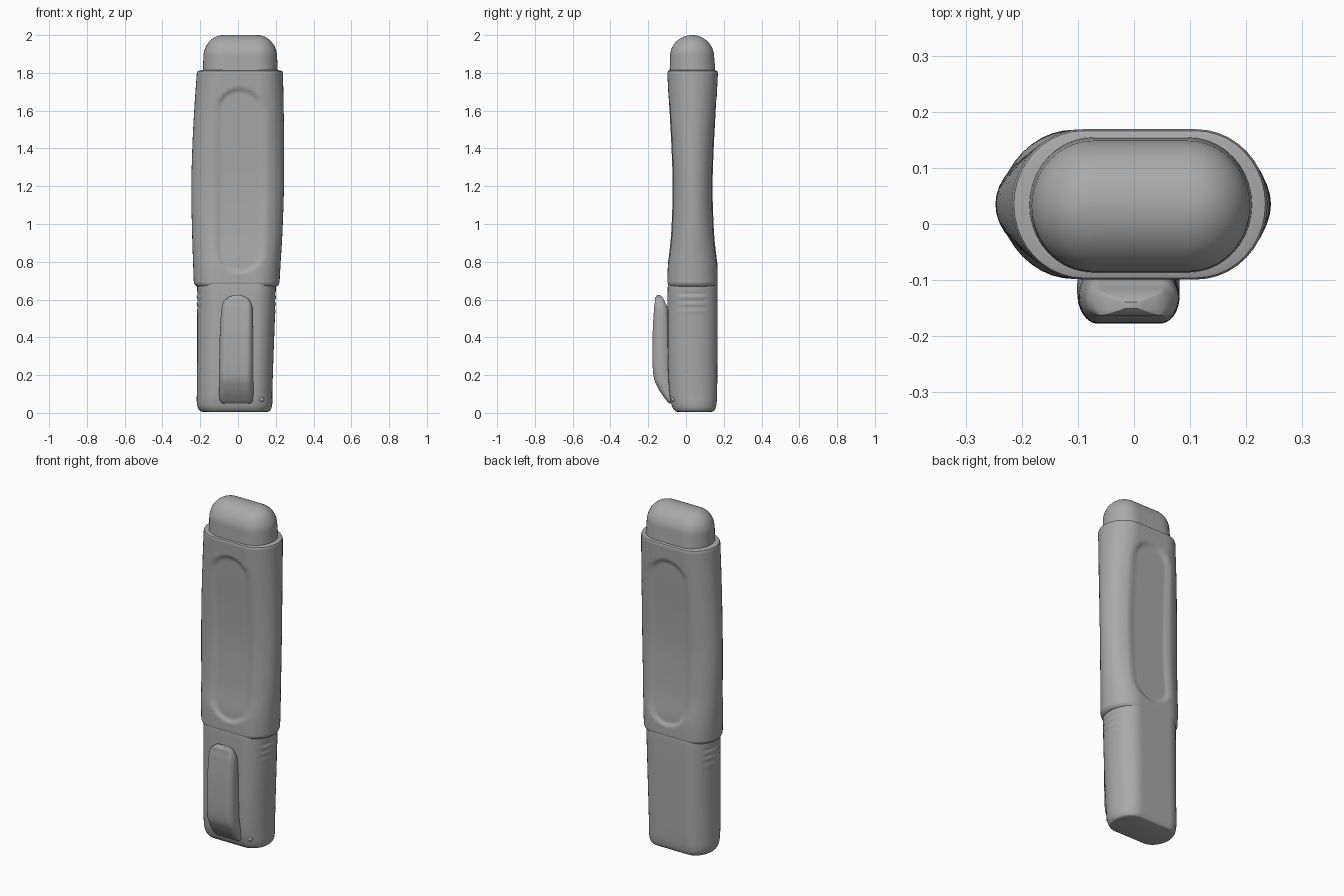
import bpy, bmesh, math
from math import sin, cos, pi

cube = bpy.data.objects.get("Cube")
if cube:
    bpy.data.objects.remove(cube, do_unlink=True)

grey = bpy.data.materials.new("grey plastic")
grey.use_nodes = True
colour = (0.4, 0.4, 0.4, 1)
grey.diffuse_color = colour
grey.node_tree.nodes["Principled BSDF"].inputs["Base Color"].default_value = colour


def section(z, cx, hw, cy, hd, flat, n=20):
    """Oval outline: two half ellipses joined by straight runs."""
    flat = min(flat, hw * 0.9)
    pts = []
    for side in (1, -1):
        for i in range(n):
            a = -pi / 2 + pi * i / n
            pts.append((cx + side * (flat + (hw - flat) * cos(a)), cy + side * hd * sin(a), z))
        for i in range(n):
            pts.append((cx + side * flat * (1 - 2 * i / n), cy + side * hd, z))
    return pts


def smooth_rows(keys, steps):
    """Catmull-Rom interpolation between key sections."""
    rows = []
    for i in range(len(keys) - 1):
        quad = [keys[max(i - 1, 0)], keys[i], keys[i + 1], keys[min(i + 2, len(keys) - 1)]]
        for s in range(steps):
            t = s / steps
            rows.append([b + 0.5 * t * (c - a + t * (2*a - 5*b + 4*c - d + t * (3*(b - c) + d - a)))
                         for a, b, c, d in zip(*quad)])
    return rows + [list(keys[-1])]


def loft(name, rows, flat, shape=None):
    bm = bmesh.new()
    rings = []
    for row in rows:
        pts = section(*row, flat)
        rings.append([bm.verts.new(shape(p, row) if shape else p) for p in pts])
    for low, high in zip(rings, rings[1:]):
        for i in range(len(low)):
            j = (i + 1) % len(low)
            bm.faces.new((low[i], low[j], high[j], high[i]))
    bm.faces.new(rings[0][::-1])
    bm.faces.new(rings[-1])
    bmesh.ops.recalc_face_normals(bm, faces=bm.faces)
    mesh = bpy.data.meshes.new(name)
    bm.to_mesh(mesh)
    bm.free()
    obj = bpy.data.objects.new(name, mesh)
    bpy.context.collection.objects.link(obj)
    finish(obj)


def finish(obj):
    obj.data.materials.append(grey)
    bpy.ops.object.select_all(action='DESELECT')
    obj.select_set(True)
    bpy.context.view_layer.objects.active = obj
    bpy.ops.object.shade_smooth_by_angle(angle=math.radians(40))


def press_panel(p, row):
    """Sink a shallow capsule-shaped label panel into both broad faces."""
    x, y, z = p
    r, mid, half = 0.13, 1.23, 0.365
    dist = math.hypot(x - 0.01, max(abs(z - mid) - half, 0))
    t = min(max((r - dist) / 0.025, 0), 1)
    depth = 0.012 * t * t * (3 - 2 * t)
    return (x, y + depth if y < row[3] else y - depth, z)


def press_grip(p, row):
    """Fine ridges on the narrow sides near the cap's mouth."""
    x, y, z = p
    if 0.53 < z < 0.64 and abs(y - row[3]) < 0.07:
        x += math.copysign(0.003, x - row[1]) * sin((z - 0.53) / 0.11 * 6 * pi)
    return (x, y, z)


# Barrel, waisted in depth and slightly bulged in width
body = smooth_rows([
    (0.69, -0.007, 0.227, 0.035, 0.133),
    (0.80, -0.006, 0.232, 0.035, 0.130),
    (0.95, -0.004, 0.239, 0.035, 0.115),
    (1.18, -0.002, 0.245, 0.035, 0.107),
    (1.40, 0.001, 0.243, 0.035, 0.113),
    (1.60, 0.005, 0.237, 0.035, 0.124),
    (1.80, 0.010, 0.228, 0.035, 0.134)], 18)
body.insert(0, [0.675, -0.007, 0.220, 0.035, 0.128])
body.insert(0, [0.667, -0.007, 0.205, 0.035, 0.120])
body.append([1.81, 0.010, 0.224, 0.035, 0.131])
body.append([1.815, 0.011, 0.200, 0.035, 0.118])
loft("barrel", body, 0.10, press_panel)

# Cap with rounded foot
loft("cap", smooth_rows([
    (0.005, -0.015, 0.165, 0.045, 0.085),
    (0.012, -0.016, 0.186, 0.045, 0.105),
    (0.045, -0.018, 0.199, 0.042, 0.119),
    (0.12, -0.018, 0.200, 0.038, 0.127),
    (0.30, -0.014, 0.202, 0.035, 0.131),
    (0.52, -0.010, 0.206, 0.035, 0.132),
    (0.65, -0.008, 0.208, 0.035, 0.132),
    (0.69, -0.008, 0.208, 0.035, 0.130)], 14), 0.10, press_grip)

# Domed end plug
dome = [[1.80, 0.012, 0.199, 0.034, 0.121], [1.84, 0.012, 0.197, 0.034, 0.119]]
for i in range(16):
    a = pi / 2 * i / 15.3
    dome.append([1.885 + 0.115 * sin(a), 0.012, 0.090 + 0.105 * cos(a), 0.032, 0.117 * cos(a)])
loft("end_plug", dome, 0.085)

# Pocket clip, rooted low on the cap and free at its upper end
loft("clip", smooth_rows([
    (0.05, -0.008, 0.075, -0.075, 0.012),
    (0.07, -0.009, 0.088, -0.085, 0.022),
    (0.13, -0.010, 0.091, -0.105, 0.042),
    (0.21, -0.010, 0.091, -0.125, 0.049),
    (0.40, -0.008, 0.089, -0.130, 0.047),
    (0.54, -0.005, 0.084, -0.132, 0.038),
    (0.585, -0.005, 0.074, -0.138, 0.027),
    (0.61, -0.005, 0.052, -0.143, 0.019),
    (0.625, -0.005, 0.015, -0.145, 0.006)], 6), 0.055)

# Small moulding nub at the foot of the cap
bpy.ops.mesh.primitive_uv_sphere_add(segments=16, ring_count=8, radius=0.015, location=(0.123, -0.062, 0.072))
nub = bpy.context.object
nub.name = "cap_nub"
finish(nub)
